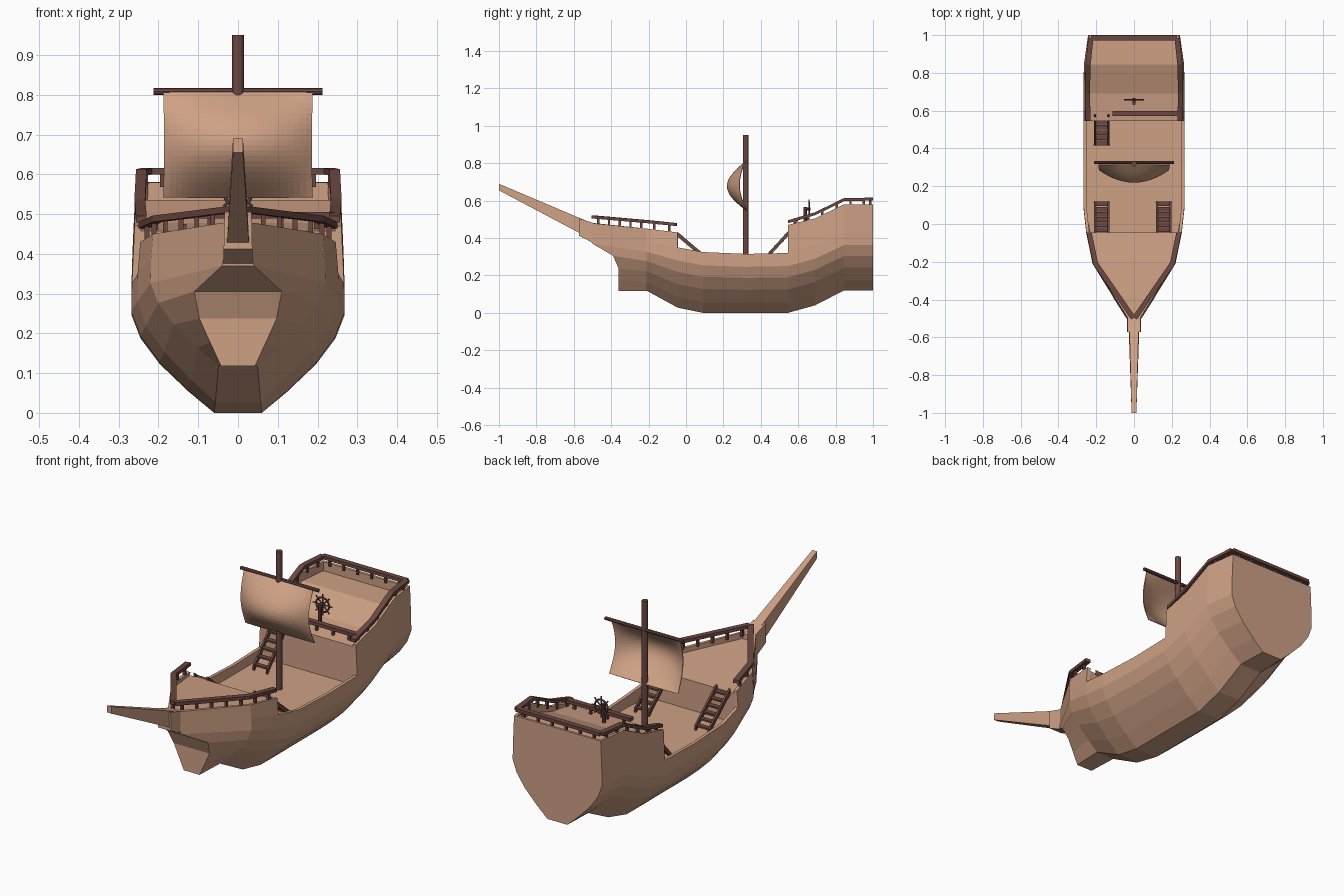
import bpy, bmesh, math
from mathutils import Vector, Matrix

if "Cube" in bpy.data.objects:
    bpy.data.objects.remove(bpy.data.objects["Cube"])


def material(name, rgb):
    m = bpy.data.materials.new(name)
    m.diffuse_color = (*rgb, 1)
    m.use_nodes = True
    m.node_tree.nodes["Principled BSDF"].inputs["Base Color"].default_value = m.diffuse_color
    return m


TAN = material("tan_wood", (0.62, 0.355, 0.235))
BROWN = material("dark_brown_wood", (0.15, 0.064, 0.052))


def finish(bm, name, mat, recalc=True):
    if recalc:
        bmesh.ops.recalc_face_normals(bm, faces=bm.faces)
    me = bpy.data.meshes.new(name)
    bm.to_mesh(me)
    bm.free()
    me.materials.append(mat)
    ob = bpy.data.objects.new(name, me)
    bpy.context.collection.objects.link(ob)
    return ob


def box(bm, c, size):
    bmesh.ops.create_cube(bm, size=1, matrix=Matrix.Translation(c) @ Matrix.Diagonal((*size, 1)))


def rod(bm, a, b, r, sides=12):
    a, b = Vector(a), Vector(b)
    d = b - a
    mat = Matrix.Translation((a + b) / 2) @ d.to_track_quat('Z', 'Y').to_matrix().to_4x4()
    bmesh.ops.create_cone(bm, cap_ends=True, segments=sides, radius1=r, radius2=r,
                          depth=d.length, matrix=mat)


def beam(bm, path, w, h):
    """Sweep an upright rectangle along a path, mitred in plan."""
    pts = [Vector(p) for p in path]
    rings = []
    for i, p in enumerate(pts):
        t = pts[min(i + 1, len(pts) - 1)] - pts[max(i - 1, 0)]
        side = Vector((-t.y, t.x, 0)).normalized() * w / 2
        up = Vector((0, 0, h / 2))
        rings.append([bm.verts.new(p + s * side + u * up)
                      for s, u in ((1, 1), (-1, 1), (-1, -1), (1, -1))])
    for a, b in zip(rings, rings[1:]):
        for k in range(4):
            bm.faces.new((a[k], a[(k + 1) % 4], b[(k + 1) % 4], b[k]))
    bm.faces.new(rings[0])
    bm.faces.new(rings[-1])


def railing(name, paths, drop, count):
    bm = bmesh.new()
    for path in paths:
        beam(bm, path, 0.027, 0.016)
        pts = [Vector(p) for p in path]
        for a, b in zip(pts, pts[1:]):
            n = max(1, round((b - a).length / count))
            for i in range(n):
                p = a.lerp(b, (i + 0.5) / n)
                box(bm, p - Vector((0, 0, drop / 2)), (0.012, 0.012, drop))
    return finish(bm, name, BROWN)


def mirrored(path):
    return [path, [(-x, y, z) for x, y, z in path]]


# Hull: half sections lofted from stern to bow
rows_x = (0.06, 0.125, 0.197, 0.245, 0.268, 0.267, 0.26)
rows_z = (0, 0.055, 0.125, 0.19, 0.25, 0.32)
# y, width factor, keel z, wale z, castle top z
stations = [(1.0, 0.907, 0.12, 0.43, 0.58), (0.845, 0.99, 0.12, 0.43, 0.58),
            (0.69, 1, 0.04, 0.36, 0.505), (0.545, 1, 0, 0.32, 0.47),
            (0.32, 1, 0, 0.315, None), (0.09, 1, 0, 0.325, None),
            (-0.045, 0.945, 0.028, 0.35, 0.43), (-0.21, 0.82, 0.118, 0.385, 0.45)]
sections = []
for y, w, z0, z5, z6 in stations:
    sec = [(x * w, y, z0 + z / 0.32 * (z5 - z0)) for x, z in zip(rows_x, rows_z)]
    if z6:
        sec.append((rows_x[6] * w, y, z6))
    sections.append(sec)
sections.append([(0.043, -0.36, 0.118), (0.07, -0.36, 0.177), (0.097, -0.36, 0.237),
                 (0.11, -0.39, 0.305), (0.04, -0.5, 0.37), (0.03, -0.505, 0.42),
                 (0.025, -0.51, 0.48)])
bm = bmesh.new()
rings = [[[bm.verts.new((s * x, y, z)) for x, y, z in sec] for s in (1, -1)] for sec in sections]
for a, b in zip(rings, rings[1:]):
    bm.faces.new((a[0][0], b[0][0], b[1][0], a[1][0]))
    for s in (0, 1):
        for r in range(min(len(a[s]), len(b[s])) - 1):
            bm.faces.new((a[s][r], a[s][r + 1], b[s][r + 1], b[s][r]))
bm.faces.new(rings[0][0] + rings[0][1][::-1])
R, L = rings[-1]
for r in range(6):
    bm.faces.new((R[r], R[r + 1], L[r + 1], L[r]))
hull = finish(bm, "hull", TAN)
mod = hull.modifiers.new("planking", 'SOLIDIFY')
mod.thickness = 0.016
mod.offset = -1

# Decks and bulkheads as one stepped strip: y, z, half width
bm = bmesh.new()
strip = [(0.99, 0.535, 0.232), (0.845, 0.535, 0.252), (0.69, 0.478, 0.255), (0.545, 0.458, 0.256),
         (0.545, 0.27, 0.261), (0.09, 0.27, 0.261), (-0.045, 0.27, 0.246),
         (-0.045, 0.415, 0.242), (-0.21, 0.428, 0.208), (-0.5, 0.45, 0.02)]
pairs = [[bm.verts.new((s * w, y, z)) for s in (1, -1)] for y, z, w in strip]
for a, b in zip(pairs, pairs[1:]):
    bm.faces.new((a[0], a[1], b[1], b[0]))
bm.normal_update()
if bm.faces[:][0].normal.z < 0:
    bmesh.ops.reverse_faces(bm, faces=bm.faces[:])
finish(bm, "decks", TAN, recalc=False)


# Bowsprit and its mounting block
def tapered(name, ends):
    bm = bmesh.new()
    ring = [[bm.verts.new(p) for p in ((w, y, t), (-w, y, t), (-v, y, b), (v, y, b))]
            for y, w, v, t, b in ends]
    for k in range(4):
        bm.faces.new((ring[0][k], ring[0][(k + 1) % 4], ring[1][(k + 1) % 4], ring[1][k]))
    bm.faces.new(ring[0])
    bm.faces.new(ring[1])
    finish(bm, name, TAN)


tapered("bowsprit", [(-0.5, 0.026, 0.03, 0.478, 0.39), (-1.0, 0.0125, 0.0125, 0.69, 0.655)])
tapered("bowsprit_block", [(-0.48, 0.034, 0.036, 0.475, 0.365), (-0.572, 0.034, 0.036, 0.505, 0.412)])

# Railings
railing("stern_side_rail", mirrored([(0.243, 0.545, 0.487), (0.247, 0.69, 0.53),
                                     (0.243, 0.845, 0.605), (0.228, 0.985, 0.608)]), 0.04, 0.08)
railing("stern_back_rail", [[(-0.228, 0.985, 0.608), (0.228, 0.985, 0.608)]], 0.04, 0.08)
railing("stern_front_rail", [[(-0.115, 0.585, 0.497), (0.242, 0.585, 0.497)]], 0.04, 0.09)
railing("bow_rail", mirrored([(0.237, -0.05, 0.472), (0.203, -0.21, 0.488),
                              (0.004, -0.498, 0.513)]), 0.045, 0.075)


# Stairs: two stringers with open treads
def stairs(name, x, low, high):
    bm = bmesh.new()
    (y0, z0), (y1, z1) = low, high
    for s in (-0.036, 0.036):
        beam(bm, [(x + s, y0, z0), (x + s, y1, z1)], 0.01, 0.026)
    for i in range(6):
        t = (i + 0.5) / 6
        box(bm, (x, y0 + t * (y1 - y0), z0 + t * (z1 - z0)), (0.07, 0.024, 0.008))
    finish(bm, name, BROWN)


stairs("stern_stairs", -0.17, (0.415, 0.28), (0.58, 0.462))
stairs("bow_stairs_left", -0.17, (0.12, 0.28), (-0.045, 0.42))
stairs("bow_stairs_right", 0.157, (0.12, 0.28), (-0.045, 0.42))

# Mast and yard
bm = bmesh.new()
rod(bm, (0, 0.319, 0.265), (0, 0.319, 0.95), 0.0145, 12)
finish(bm, "mast", BROWN)
bm = bmesh.new()
rod(bm, (-0.212, 0.325, 0.808), (0.212, 0.325, 0.808), 0.0085, 8)
finish(bm, "yard", BROWN)

# Billowing sail
bm = bmesh.new()
bmesh.ops.create_grid(bm, x_segments=24, y_segments=20, size=1)
for v in bm.verts:
    u, t = v.co.x, (1 - v.co.y) / 2
    bulge = math.sin(math.pi * t) * (0.035 + 0.066 * (1 - u * u))
    v.co = (u * (0.188 - 0.004 * math.sin(math.pi * t)), 0.316 + 0.014 * t - bulge, 0.805 - 0.262 * t)
sail = finish(bm, "sail", TAN)
mod = sail.modifiers.new("cloth", 'SOLIDIFY')
mod.thickness = 0.003

# Steering wheel: rim, spokes, hub and post
c = Vector((0, 0.658, 0.555))
bm = bmesh.new()
n, m = 24, 6
ring = []
for i in range(n):
    a = 2 * math.pi * i / n
    ring.append([bm.verts.new(c + Vector(((0.035 + 0.0045 * math.cos(b)) * math.cos(a),
                 0.0045 * math.sin(b), (0.035 + 0.0045 * math.cos(b)) * math.sin(a))))
                 for b in (2 * math.pi * j / m for j in range(m))])
for i in range(n):
    p, q = ring[i], ring[(i + 1) % n]
    for j in range(m):
        bm.faces.new((p[j], p[(j + 1) % m], q[(j + 1) % m], q[j]))
for i in range(8):
    a = math.pi * i / 4
    rod(bm, c, c + Vector((math.cos(a), 0, math.sin(a))) * 0.052, 0.0035, 6)
rod(bm, c - Vector((0, 0.025, 0)), c + Vector((0, 0.008, 0)), 0.009, 10)
rod(bm, (0, 0.638, 0.46), (0, 0.638, 0.565), 0.009, 8)
finish(bm, "steering_wheel", BROWN)
